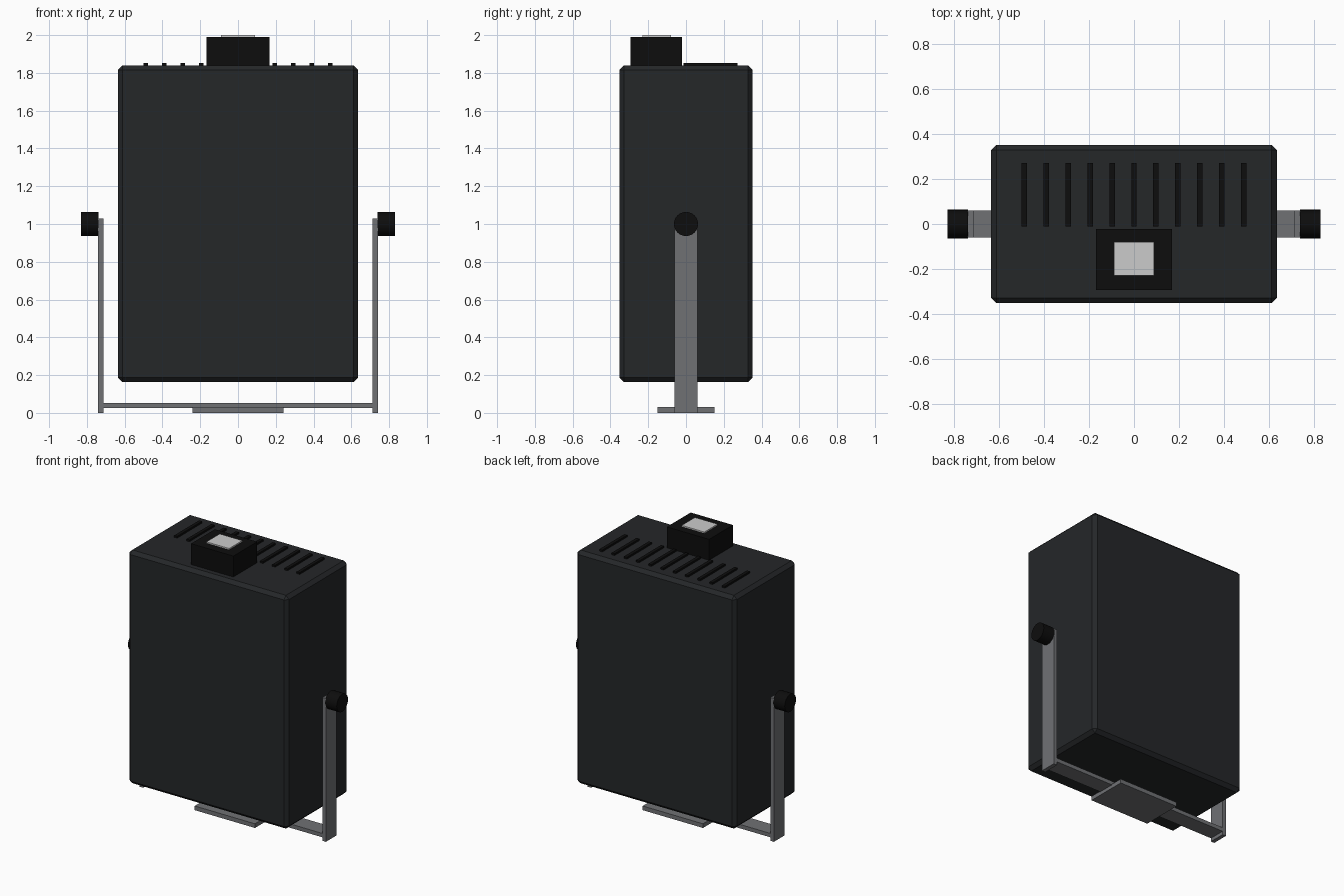
import bpy
from math import pi

if "Cube" in bpy.data.objects:
    bpy.data.objects.remove(bpy.data.objects["Cube"])


def material(name, rgb):
    m = bpy.data.materials.new(name)
    m.diffuse_color = (*rgb, 1)
    m.use_nodes = True
    m.node_tree.nodes["Principled BSDF"].inputs["Base Color"].default_value = m.diffuse_color
    return m


CASE = material("case_dark", (0.018, 0.02, 0.022))
BLACK = material("black_plastic", (0.004, 0.004, 0.004))
STEEL = material("bracket_grey", (0.16, 0.165, 0.175))
PALE = material("pale_panel", (0.6, 0.6, 0.6))


def box(name, x, y, z, mat, bevel=0):
    """Box from (min, max) ranges on each axis."""
    ranges = (x, y, z)
    bpy.ops.mesh.primitive_cube_add(size=1, location=[(a + b) / 2 for a, b in ranges])
    ob = bpy.context.object
    ob.name = name
    ob.scale = [b - a for a, b in ranges]
    bpy.ops.object.transform_apply(location=False, rotation=False, scale=True)
    ob.data.materials.append(mat)
    if bevel:
        mod = ob.modifiers.new("chamfer", "BEVEL")
        mod.width = bevel
        mod.segments = 1
    return ob


# Main housing with chamfered edges
box("housing", (-0.635, 0.635), (-0.352, 0.352), (0.163, 1.84), CASE, 0.024)

# Connector block and pale cap on top
box("top_block", (-0.168, 0.168), (-0.293, -0.022), (1.83, 1.99), BLACK)
box("top_cap", (-0.09, 0.09), (-0.23, -0.08), (1.98, 2.0), PALE)

# Raised vent ribs
for i in range(11):
    x = (i - 5) * 0.0975
    box(f"vent_rib_{i + 1}", (x - 0.012, x + 0.012), (-0.012, 0.272), (1.83, 1.853), BLACK)

# U-shaped bracket: foot plate, cross bar, two arms with knobs
box("foot_plate", (-0.24, 0.24), (-0.15, 0.15), (0, 0.03), STEEL)
box("bracket_bar", (-0.72, 0.72), (-0.06, 0.06), (0.025, 0.053), STEEL)
for side, label in ((-1, "left"), (1, "right")):
    box(f"bracket_arm_{label}", sorted((side * 0.713, side * 0.741)),
        (-0.06, 0.06), (0, 1.03), STEEL)
    bpy.ops.mesh.primitive_cylinder_add(vertices=24, radius=0.064, depth=0.092,
                                        location=(side * 0.784, 0, 1.0),
                                        rotation=(0, pi / 2, 0))
    knob = bpy.context.object
    knob.name = f"tilt_knob_{label}"
    knob.data.materials.append(BLACK)
    bpy.ops.object.shade_smooth_by_angle()
